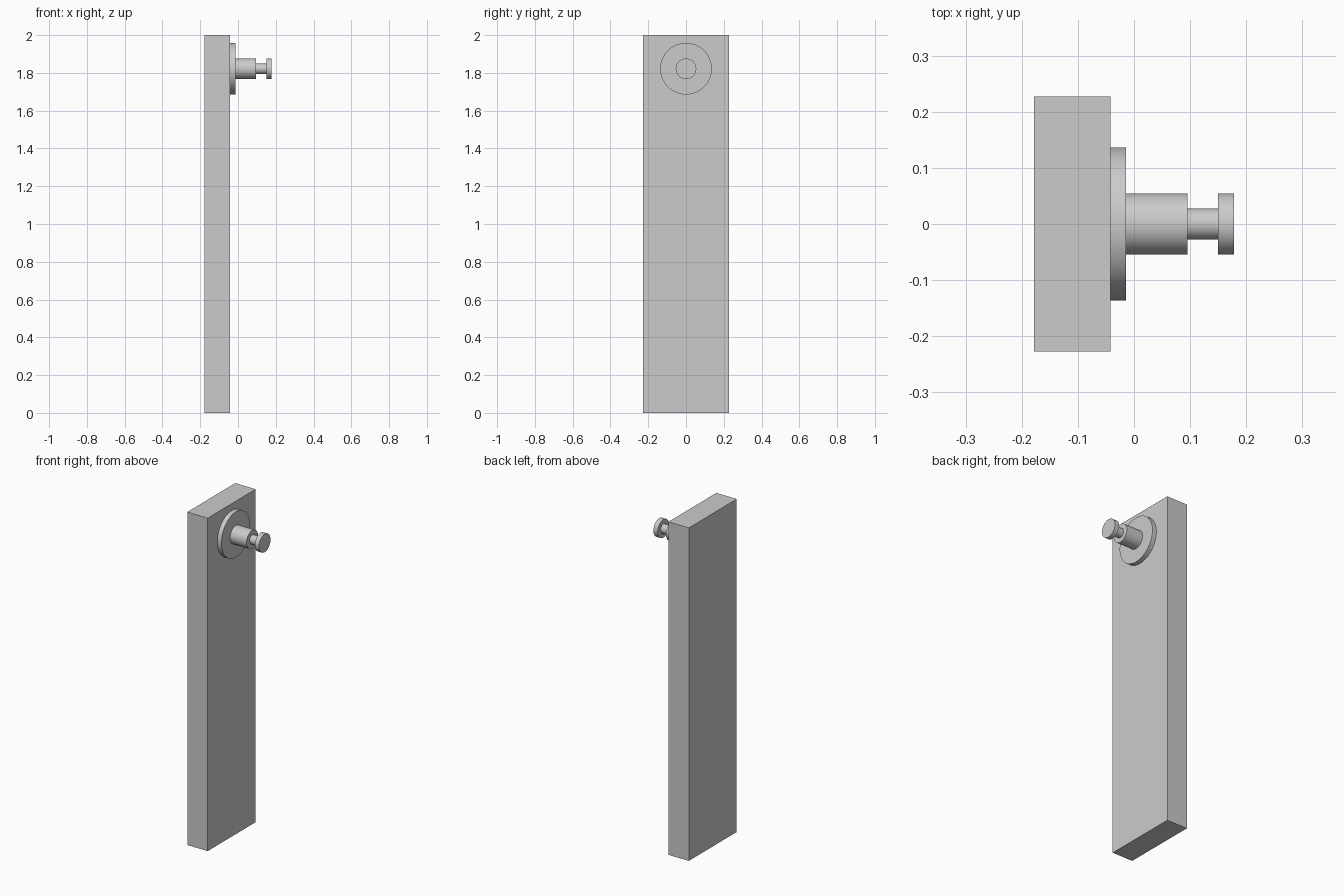
import bpy
import math

cube = bpy.data.objects.get("Cube")
if cube:
    bpy.data.objects.remove(cube, do_unlink=True)

# Single grey finish
grey = bpy.data.materials.new("grey")
grey.use_nodes = True
colour = (0.6, 0.6, 0.6, 1)
grey.diffuse_color = colour
grey.node_tree.nodes["Principled BSDF"].inputs["Base Color"].default_value = colour

AXIS_Z = 1.822


def disc(name, radius, x0, x1):
    """Round part lying along x from x0 to x1."""
    bpy.ops.mesh.primitive_cylinder_add(
        vertices=64, radius=radius, depth=x1 - x0,
        location=((x0 + x1) / 2, 0, AXIS_Z), rotation=(0, math.pi / 2, 0))
    obj = bpy.context.object
    obj.name = name
    obj.data.materials.append(grey)
    bpy.ops.object.shade_smooth_by_angle(angle=math.radians(30))


# Upright board
bpy.ops.mesh.primitive_cube_add(size=1, location=(-0.11, 0, 1))
board = bpy.context.object
board.name = "board"
board.scale = (0.136, 0.4545, 2)
bpy.ops.object.transform_apply(location=False, rotation=False, scale=True)
board.data.materials.append(grey)

# Peg: mounting flange, barrel, narrow neck and end cap
disc("flange", 0.1364, -0.042, -0.0145)
disc("barrel", 0.0545, -0.0145, 0.095)
disc("neck", 0.0273, 0.095, 0.15)
disc("cap", 0.0545, 0.15, 0.178)
